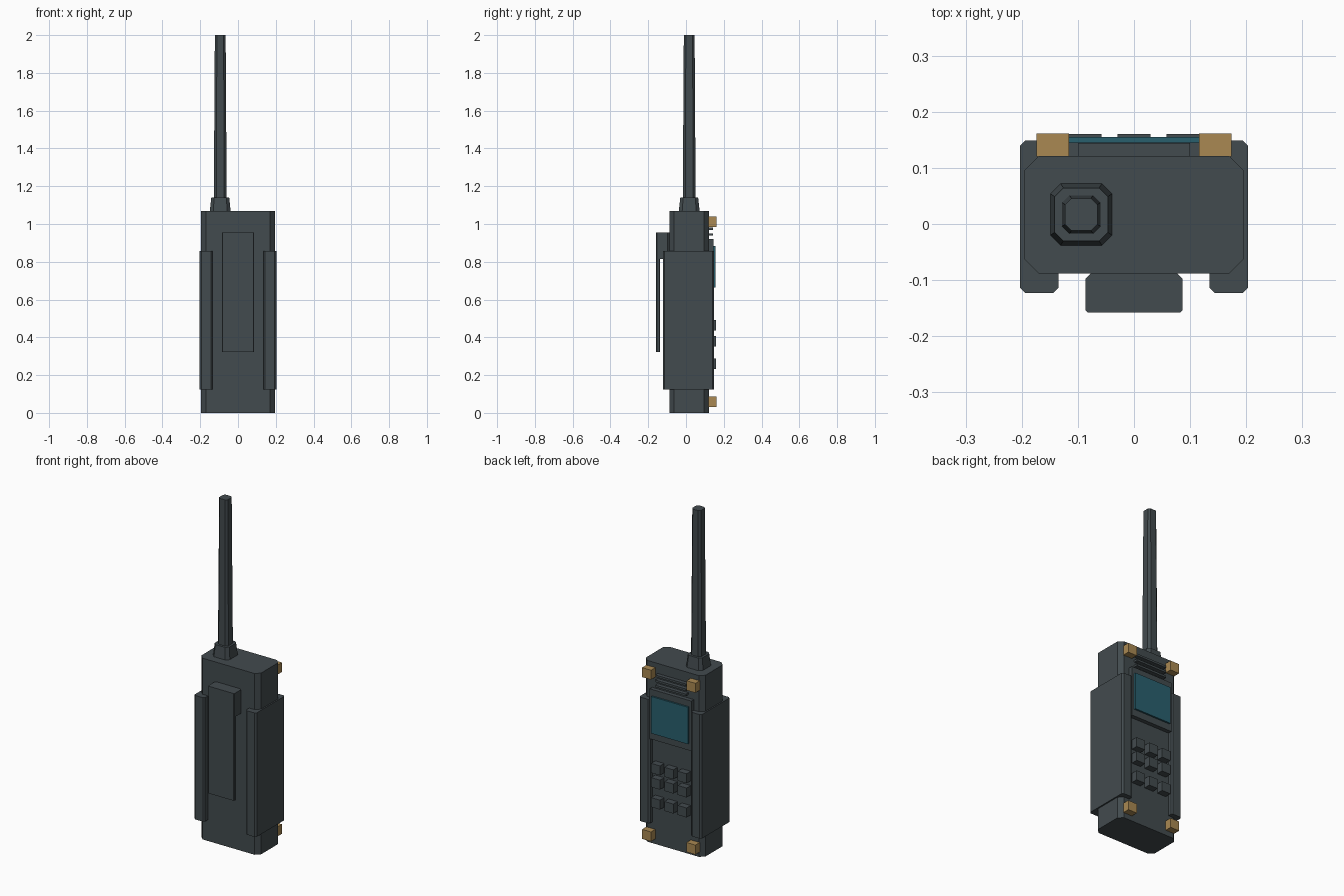
import bpy, bmesh

if "Cube" in bpy.data.objects:
    bpy.data.objects.remove(bpy.data.objects["Cube"])


def material(name, rgb):
    m = bpy.data.materials.new(name)
    m.diffuse_color = (*rgb, 1)
    m.use_nodes = True
    m.node_tree.nodes["Principled BSDF"].inputs["Base Color"].default_value = m.diffuse_color
    return m


GREY = material("charcoal grey", (0.055, 0.070, 0.077))
GOLD = material("brass", (0.40, 0.25, 0.085))
TEAL = material("screen teal", (0.022, 0.115, 0.155))


def prism(name, x, y, z, mat=GREY, cut=0.0, top=1.0):
    """Upright box with vertical edges cut by `cut`; its top is scaled by `top`."""
    cx, cy = sum(x) / 2, sum(y) / 2
    hx, hy = (x[1] - x[0]) / 2, (y[1] - y[0]) / 2
    if cut:
        ring = [(hx - cut, -hy), (hx, -hy + cut), (hx, hy - cut), (hx - cut, hy),
                (cut - hx, hy), (-hx, hy - cut), (-hx, cut - hy), (cut - hx, -hy)]
    else:
        ring = [(-hx, -hy), (hx, -hy), (hx, hy), (-hx, hy)]
    bm = bmesh.new()
    lower = [bm.verts.new((cx + a, cy + b, z[0])) for a, b in ring]
    upper = [bm.verts.new((cx + a * top, cy + b * top, z[1])) for a, b in ring]
    bm.faces.new(lower[::-1])
    bm.faces.new(upper)
    n = len(ring)
    for i in range(n):
        j = (i + 1) % n
        bm.faces.new((lower[i], lower[j], upper[j], upper[i]))
    me = bpy.data.meshes.new(name)
    bm.to_mesh(me)
    bm.free()
    me.materials.append(mat)
    ob = bpy.data.objects.new(name, me)
    bpy.context.collection.objects.link(ob)
    return ob


# Main case and side grips
prism("case", (-0.195, 0.195), (-0.088, 0.121), (0, 1.07), cut=0.025)
for side, x in (("left", (-0.203, -0.135)), ("right", (0.135, 0.203))):
    prism(side + "_grip", x, (-0.123, 0.149), (0.125, 0.857), cut=0.009)

# Antenna with tapered collar
ax, ay = -0.094, 0.017
prism("antenna_collar", (ax - 0.055, ax + 0.055), (ay - 0.055, ay + 0.055),
      (1.07, 1.14), cut=0.018, top=0.86)
prism("antenna", (ax - 0.034, ax + 0.034), (ay - 0.034, ay + 0.034),
      (1.135, 2.0), cut=0.013, top=0.84)

# Belt clip
prism("clip_mount", (-0.086, 0.086), (-0.158, -0.088), (0.815, 0.955), cut=0.009)
prism("clip_plate", (-0.086, 0.086), (-0.158, -0.137), (0.322, 0.955), cut=0.004)

# Screen in its surround
prism("screen_surround", (-0.136, 0.136), (0.115, 0.145), (0.625, 0.92))
prism("screen", (-0.12, 0.12), (0.14, 0.155), (0.665, 0.883), TEAL)

# Speaker slats
for i, z in enumerate((0.945, 0.975, 1.005)):
    prism(f"speaker_slat_{i}", (-0.1, 0.1), (0.115, 0.144), (z - 0.006, z + 0.006))

# Keypad
for r, z in enumerate((0.463, 0.379, 0.261)):
    for c, x in enumerate((-0.087, 0, 0.087)):
        prism(f"key_{r}_{c}", (x - 0.029, x + 0.029), (0.115, 0.16),
              (z - 0.028, z + 0.028))

# Brass corner studs
for z in (0.058, 1.013):
    for x in (-0.145, 0.145):
        prism("corner_stud", (x - 0.029, x + 0.029), (0.12, 0.161),
              (z - 0.028, z + 0.028), GOLD)
